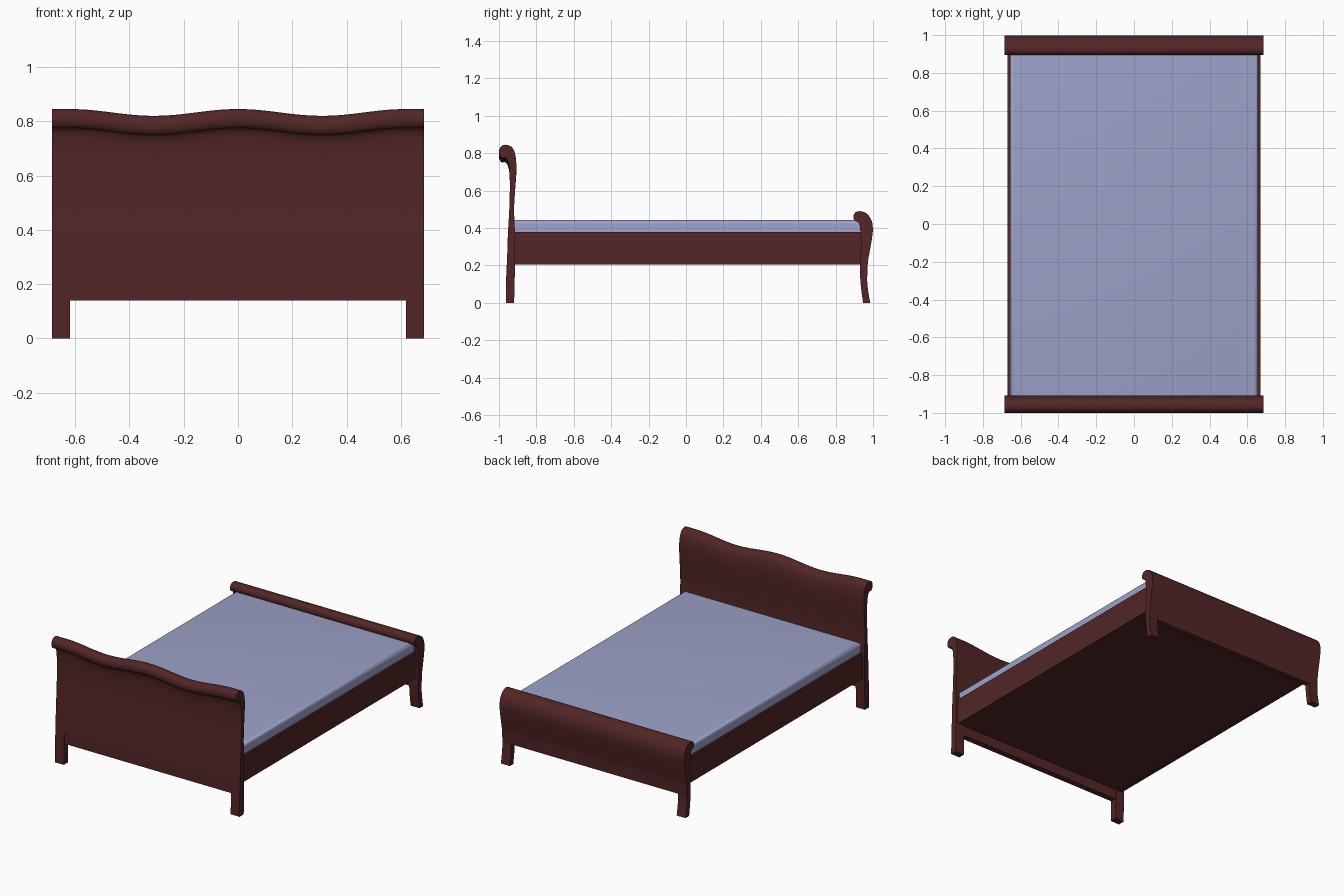
import bpy, bmesh, math
from mathutils import Vector

if "Cube" in bpy.data.objects:
    bpy.data.objects.remove(bpy.data.objects["Cube"])

HALF_W = 0.686   # half width of the boards
LEG_IN = 0.62    # inner side of the legs


def material(name, rgb):
    m = bpy.data.materials.new(name)
    m.diffuse_color = (*rgb, 1)
    m.use_nodes = True
    m.node_tree.nodes["Principled BSDF"].inputs["Base Color"].default_value = m.diffuse_color
    return m


WOOD = material("dark red wood", (0.085, 0.019, 0.019))
CLOTH = material("blue grey fabric", (0.33, 0.36, 0.58))


def finish(bm, name, mat, angle=40):
    bmesh.ops.recalc_face_normals(bm, faces=bm.faces)
    me = bpy.data.meshes.new(name)
    bm.to_mesh(me)
    bm.free()
    ob = bpy.data.objects.new(name, me)
    bpy.context.collection.objects.link(ob)
    me.materials.append(mat)
    bpy.ops.object.select_all(action='DESELECT')
    bpy.context.view_layer.objects.active = ob
    ob.select_set(True)
    bpy.ops.object.shade_smooth_by_angle(angle=math.radians(angle))
    return ob


def smooth_path(pts, steps=4):
    """Catmull-Rom curve through an open list of (y, z) points."""
    p = [Vector(q) for q in pts]
    p = [p[0]] + p + [p[-1]]
    out = []
    for i in range(1, len(p) - 2):
        a, b, c, d = p[i - 1:i + 3]
        for s in range(steps):
            t = s / steps
            out.append(0.5 * (2 * b + (c - a) * t + (2 * a - 5 * b + 4 * c - d) * t * t
                              + (3 * b - a - 3 * c + d) * t ** 3))
    return out + [p[-1]]


def sweep(name, profile, x0, x1, segs=1, wave=None):
    """Sweep a closed side profile along x, optionally lifting it by a wave."""
    bm = bmesh.new()
    rings = []
    for i in range(segs + 1):
        x = x0 + (x1 - x0) * i / segs
        rings.append([bm.verts.new((x, y, z + (wave(x, z) if wave else 0))) for y, z in profile])
    n = len(profile)
    for a, b in zip(rings, rings[1:]):
        for k in range(n):
            bm.faces.new((a[k], a[(k + 1) % n], b[(k + 1) % n], b[k]))
    bm.faces.new(rings[0])
    bm.faces.new(rings[-1])
    return finish(bm, name, WOOD)


def box(name, lo, hi, mat, bevel=0.0):
    bm = bmesh.new()
    bmesh.ops.create_cube(bm, size=1)
    for v in bm.verts:
        v.co = [lo[i] + (hi[i] - lo[i]) * (v.co[i] + 0.5) for i in range(3)]
    if bevel:
        edges = [e for e in bm.edges if all(v.co.z > hi[2] - 1e-4 for v in e.verts)]
        bmesh.ops.bevel(bm, geom=edges, offset=bevel, segments=5, profile=0.5, affect='EDGES')
    return finish(bm, name, mat)


# Headboard: scrolled profile with a wavy top edge
def crest(x, z):
    if abs(x) > LEG_IN:
        return 0
    w = min(max((z - 0.55) / 0.2, 0), 1)
    return -0.0125 * w * (1 - math.cos(2 * math.pi * x / LEG_IN))


head = smooth_path([(-0.958, 0.14), (-0.957, 0.21), (-0.953, 0.35), (-0.945, 0.5),
                    (-0.942, 0.62), (-0.944, 0.71), (-0.953, 0.758), (-0.968, 0.777),
                    (-0.985, 0.776), (-0.998, 0.793), (-0.999, 0.818), (-0.985, 0.839),
                    (-0.96, 0.845), (-0.93, 0.831), (-0.912, 0.79), (-0.907, 0.72),
                    (-0.913, 0.62), (-0.919, 0.5), (-0.915, 0.38), (-0.916, 0.25), (-0.918, 0.14)])
sweep("headboard", head, -HALF_W, HALF_W, 64, crest)

# Footboard: bulging outer face, roll turned inward
foot = smooth_path([(0.932, 0.14), (0.931, 0.2), (0.935, 0.3), (0.932, 0.38), (0.925, 0.425),
                    (0.913, 0.434), (0.9, 0.442), (0.895, 0.462), (0.905, 0.483), (0.93, 0.49),
                    (0.965, 0.478), (0.99, 0.445), (0.999, 0.4), (0.995, 0.35), (0.985, 0.29),
                    (0.973, 0.22), (0.969, 0.14)])
sweep("footboard", foot, -HALF_W, HALF_W)

# Legs
head_leg = [(-0.963, 0), (-0.961, 0.15), (-0.954, 0.29), (-0.917, 0.29), (-0.914, 0.2), (-0.919, 0)]
foot_leg = smooth_path([(0.947, 0), (0.937, 0.07), (0.931, 0.14), (0.931, 0.2), (0.935, 0.28)]) + \
    smooth_path([(0.983, 0.28), (0.973, 0.22), (0.968, 0.14), (0.973, 0.07), (0.985, 0)])
for side, s in (("left", -1), ("right", 1)):
    sweep("headboard_leg_" + side, head_leg, s * LEG_IN, s * HALF_W)
    sweep("footboard_leg_" + side, foot_leg, s * LEG_IN, s * HALF_W)
    # Side rails
    x = sorted((s * 0.648, s * 0.67))
    box("side_rail_" + side, (x[0], -0.925, 0.205), (x[1], 0.945, 0.38), WOOD)

# Base slab and mattress
box("bed_base", (-0.66, -0.925, 0.207), (0.66, 0.945, 0.24), WOOD)
box("mattress", (-0.657, -0.925, 0.24), (0.657, 0.928, 0.444), CLOTH, 0.022)
